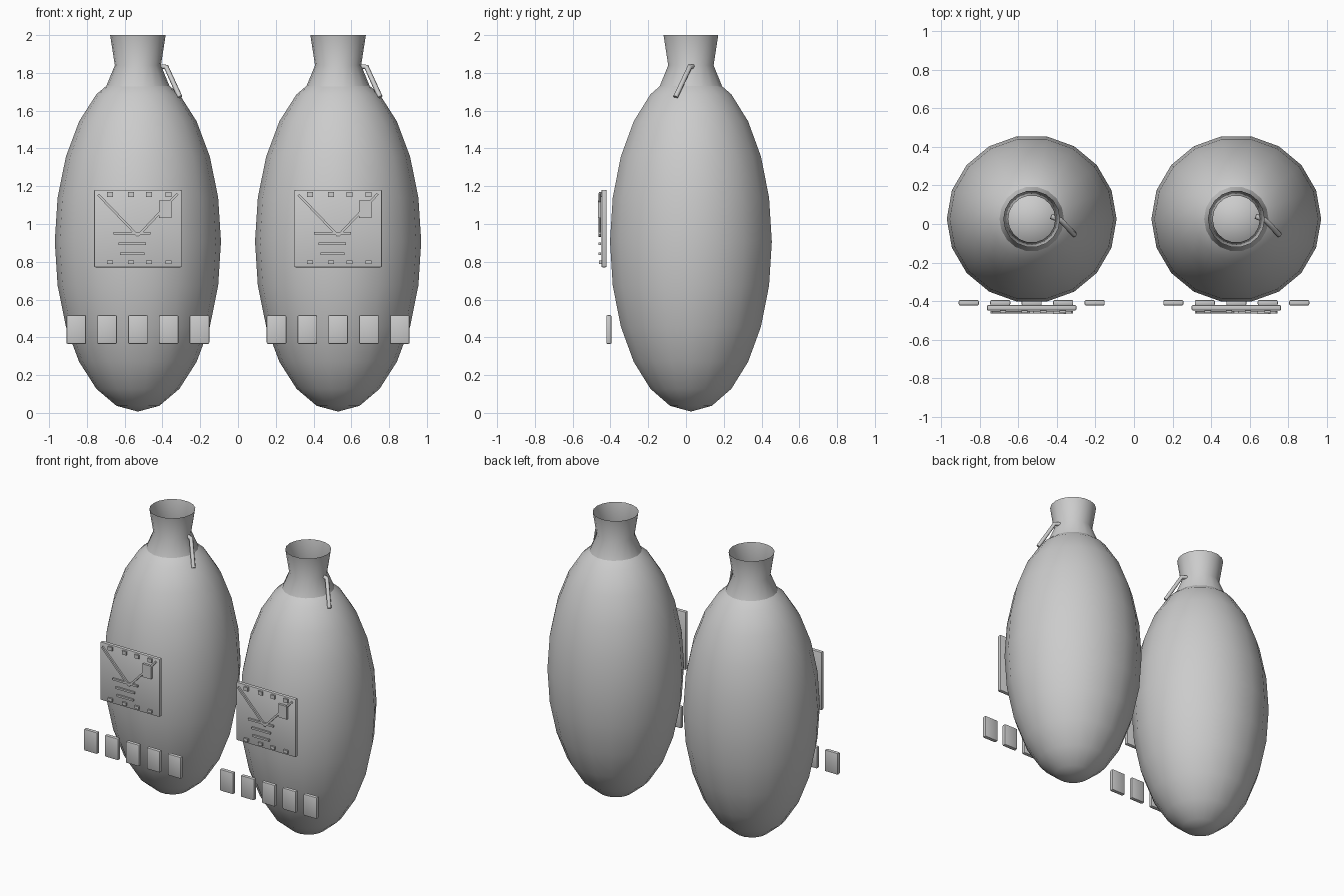
import bpy, bmesh, math
from mathutils import Vector

cube = bpy.data.objects.get("Cube")
if cube:
    bpy.data.objects.remove(cube)


def material(name, value):
    m = bpy.data.materials.new(name)
    m.use_nodes = True
    colour = (value, value, value, 1)
    m.diffuse_color = colour
    m.node_tree.nodes["Principled BSDF"].inputs["Base Color"].default_value = colour
    return m


grey = material("plain grey", 0.6)
CENTRE_Y = 0.026


def finish(name, bm, smooth=0):
    mesh = bpy.data.meshes.new(name)
    bm.to_mesh(mesh)
    bm.free()
    mesh.materials.append(grey)
    ob = bpy.data.objects.new(name, mesh)
    bpy.context.collection.objects.link(ob)
    if smooth:
        bpy.ops.object.select_all(action="DESELECT")
        ob.select_set(True)
        bpy.context.view_layer.objects.active = ob
        bpy.ops.object.shade_smooth_by_angle(angle=math.radians(smooth))
    return ob


def box(name, centre, size, bevel=0.0, turn=0.0):
    bm = bmesh.new()
    bmesh.ops.create_cube(bm, size=1)
    bmesh.ops.scale(bm, vec=size, verts=bm.verts)
    if bevel:
        bmesh.ops.bevel(bm, geom=bm.edges[:], offset=bevel, segments=2,
                        profile=0.5, affect="EDGES")
    ob = finish(name, bm, 40 if bevel else 0)
    ob.location = centre
    ob.rotation_euler.y = turn
    return ob


def strip(name, cx, start, end, y, width=0.013):
    # Thin raised bar between two (x, z) points
    a, b = Vector(start), Vector(end)
    d, mid = b - a, (a + b) / 2
    box(name, (cx + mid.x, y, mid.y), (d.length, 0.012, width),
        turn=-math.atan2(d.y, d.x))


def sack(side, cx):
    # Egg-shaped body
    bm = bmesh.new()
    bmesh.ops.create_uvsphere(bm, u_segments=18, v_segments=12, radius=1)
    for v in bm.verts:
        x, y, z = v.co
        a = math.radians(90)
        v.co = (0.44 * (x * math.cos(a) - y * math.sin(a)),
                0.435 * (x * math.sin(a) + y * math.cos(a)), 0.9 * z)
    finish(side + "_body", bm, 60).location = (cx, CENTRE_Y, 0.907)

    # Open flared neck
    bm = bmesh.new()
    n = 18
    rings = []
    for r, z in ((0.18, 1.70), (0.122, 1.84), (0.147, 2.0)):
        rings.append([bm.verts.new((r * math.cos(math.tau * i / n),
                                    r * math.sin(math.tau * i / n), z))
                      for i in range(n)])
    for low, high in zip(rings, rings[1:]):
        for i in range(n):
            j = (i + 1) % n
            bm.faces.new((low[i], low[j], high[j], high[i]))
    finish(side + "_neck", bm, 60).location = (cx, CENTRE_Y, 0)

    # Bent cord hanging from the neck
    curve = bpy.data.curves.new(side + "_cord", "CURVE")
    curve.dimensions = "3D"
    curve.bevel_depth = 0.014
    curve.bevel_resolution = 1
    curve.use_fill_caps = True
    path = ((0.10, 0.04, 1.835), (0.15, 0.02, 1.832), (0.222, -0.055, 1.672))
    spline = curve.splines.new("POLY")
    spline.points.add(len(path) - 1)
    for p, co in zip(spline.points, path):
        p.co = (*co, 1)
    curve.materials.append(grey)
    cord = bpy.data.objects.new(side + "_cord", curve)
    cord.location.x = cx
    bpy.context.collection.objects.link(cord)

    # Row of belt plates
    for i in range(5):
        box(f"{side}_belt_plate_{i + 1}", (cx + (i - 2) * 0.163, -0.408, 0.441),
            (0.104, 0.028, 0.152), 0.007)

    # Front panel with studs
    box(side + "_panel", (cx, -0.434, 0.976), (0.464, 0.028, 0.41), 0.007)
    y = -0.457
    for i, x in enumerate((-0.148, -0.037, 0.06, 0.161)):
        box(f"{side}_top_stud_{i + 1}", (cx + x, -0.45, 1.157), (0.032, 0.02, 0.026))
        box(f"{side}_low_stud_{i + 1}", (cx + x, -0.45, 0.798), (0.032, 0.02, 0.02))

    # Raised V, tag and bars
    strip(side + "_left_diagonal", cx, (-0.21, 1.155), (0.0, 0.937), y)
    strip(side + "_right_diagonal", cx, (0.0, 0.937), (0.21, 1.16), y)
    box(side + "_tag", (cx + 0.144, -0.459, 1.078), (0.066, 0.016, 0.092))
    for i, (half, z) in enumerate(((0.098, 0.951), (0.073, 0.896), (0.064, 0.843))):
        strip(f"{side}_bar_{i + 1}", cx - 0.03, (-half, z), (half, z), y)


sack("right", -0.53)
sack("left", 0.53)
